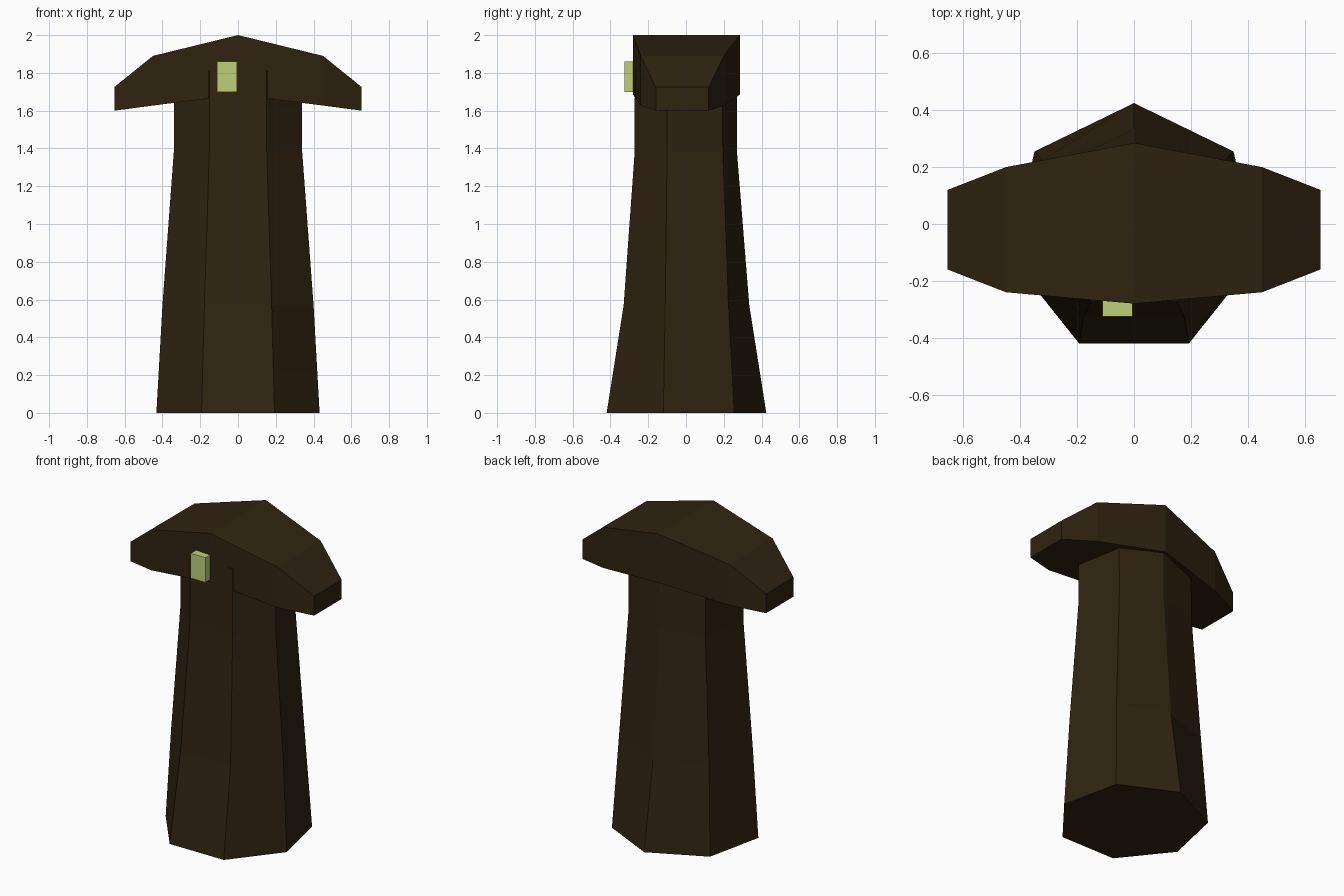
import bpy

if "Cube" in bpy.data.objects:
    bpy.data.objects.remove(bpy.data.objects["Cube"], do_unlink=True)


def material(name, rgb):
    m = bpy.data.materials.new(name)
    m.use_nodes = True
    m.diffuse_color = (*rgb, 1)
    m.node_tree.nodes["Principled BSDF"].inputs["Base Color"].default_value = (*rgb, 1)
    return m


def loft(name, rings, mat):
    """Skin equal-sized point rings into one closed, flat-shaded solid."""
    n = len(rings[0])
    verts = [p for ring in rings for p in ring]
    faces = [tuple(range(n))[::-1], tuple(range(len(verts) - n, len(verts)))]
    for r in range(len(rings) - 1):
        for i in range(n):
            a, b = r * n + i, r * n + (i + 1) % n
            faces.append((a, b, b + n, a + n))
    mesh = bpy.data.meshes.new(name)
    mesh.from_pydata(verts, [], faces)
    mesh.materials.append(mat)
    obj = bpy.data.objects.new(name, mesh)
    bpy.context.collection.objects.link(obj)
    return obj


brown = material("dark brown", (0.028, 0.017, 0.005))
green = material("pale green", (0.52, 0.62, 0.19))

# Seven-sided flared shaft: right half of each ring is mirrored to the left
shaft_levels = [  # z, (x, y) of front, side and rear corners, y of back corner
    (0.0, (0.193, -0.42), (0.432, -0.12), (0.35, 0.255), 0.425),
    (0.57, (0.178, -0.33), (0.40, -0.11), (0.322, 0.225), 0.335),
    (1.38, (0.152, -0.272), (0.34, -0.10), (0.275, 0.195), 0.27),
    (1.81, (0.15, -0.271), (0.34, -0.10), (0.275, 0.19), 0.27),
]
rings = []
for z, front, side, rear, back in shaft_levels:
    right = [front, side, rear]
    ring = right + [(0, back)] + [(-x, y) for x, y in reversed(right)]
    rings.append([(x, y, z) for x, y in ring])
loft("shaft", rings, brown)

# Peaked cap: rectangular cross-sections from left tip to right tip
half = [  # x, front y, back y, bottom z, top z
    (0.0, -0.28, 0.285, 1.685, 2.0),
    (0.45, -0.24, 0.20, 1.627, 1.89),
    (0.655, -0.16, 0.12, 1.60, 1.725),
]
sections = [(-s[0], *s[1:]) for s in reversed(half[1:])] + half
loft("cap", [[(x, f, b), (x, k, b), (x, k, t), (x, f, t)]
             for x, f, k, b, t in sections], brown)

# Small block on the front of the cap
x0, x1, y0, y1 = -0.11, -0.005, -0.325, -0.27
loft("front_block", [[(x0, y0, z), (x1, y0, z), (x1, y1, z), (x0, y1, z)]
                     for z in (1.70, 1.86)], green)
